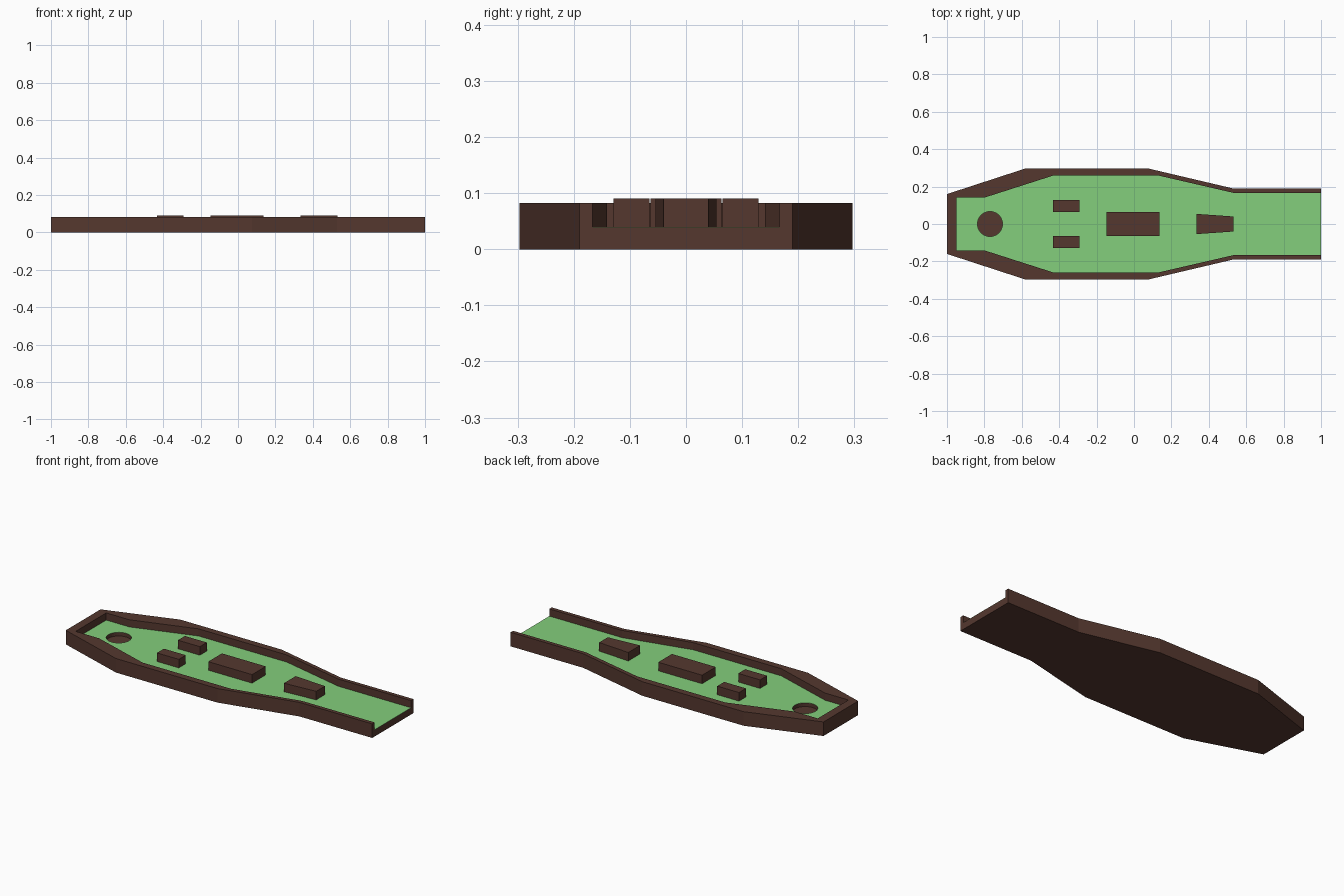
import bpy, bmesh
from math import cos, sin, tau

if "Cube" in bpy.data.objects:
    bpy.data.objects.remove(bpy.data.objects["Cube"])

WALL_TOP, FLOOR, BLOCK_TOP, CUP_BOTTOM = 0.082, 0.04, 0.09, 0.018
TURF = 0.001


def material(name, color):
    m = bpy.data.materials.new(name)
    m.diffuse_color = (*color, 1)
    m.use_nodes = True
    m.node_tree.nodes["Principled BSDF"].inputs["Base Color"].default_value = m.diffuse_color
    return m


wood = material("dark_wood", (0.09, 0.039, 0.028))
green = material("green_turf", (0.23, 0.62, 0.20))


def prism(name, outline, z0, z1, mat=None):
    """Extrude a flat outline from z0 to z1."""
    bm = bmesh.new()
    base = bm.faces.new([bm.verts.new((x, y, z0)) for x, y in outline])
    ext = bmesh.ops.extrude_face_region(bm, geom=[base], use_keep_orig=True)
    for v in ext["geom"]:
        if isinstance(v, bmesh.types.BMVert):
            v.co.z = z1
    bmesh.ops.recalc_face_normals(bm, faces=bm.faces)
    me = bpy.data.meshes.new(name)
    bm.to_mesh(me)
    bm.free()
    if mat:
        me.materials.append(mat)
    ob = bpy.data.objects.new(name, me)
    bpy.context.collection.objects.link(ob)
    return ob


def mirrored(half):
    """Close a half outline by mirroring it across the x axis."""
    return half + [(x, -y) for x, y in reversed(half)]


def rect(x0, x1, y0, y1):
    return [(x0, y0), (x1, y0), (x1, y1), (x0, y1)]


def cut(ob, cutter):
    mod = ob.modifiers.new("cut", "BOOLEAN")
    mod.operation = "DIFFERENCE"
    mod.solver = "EXACT"
    mod.object = cutter
    bpy.context.view_layer.objects.active = ob
    bpy.ops.object.modifier_apply(modifier=mod.name)


# Outer and inner outlines of the lane (one side each)
outer = [(-1, 0.16), (-0.58, 0.297), (0.075, 0.297), (0.53, 0.19), (1, 0.19)]
inner = [(-0.95, 0.141), (-0.80, 0.141), (-0.435, 0.258), (0.135, 0.258),
         (0.53, 0.167)]

# Tray with raised rim, open at the +x end
tray = prism("wooden_tray", mirrored(outer), 0, WALL_TOP, wood)
pocket = prism("pocket_cutter", mirrored(inner + [(1.1, 0.167)]), FLOOR - TURF, 0.2)
turf = prism("turf", mirrored(inner + [(1, 0.167)]), FLOOR - TURF, FLOOR, green)

# Cup sunk through the turf
cup = prism("cup_cutter", [(-0.77 + 0.067 * cos(i * tau / 32), 0.067 * sin(i * tau / 32))
                           for i in range(32)], CUP_BOTTOM, 0.2)
cut(tray, pocket)
cut(tray, cup)
cut(turf, cup)
for helper in (pocket, cup):
    bpy.data.objects.remove(helper)

# Obstacles standing on the turf
prism("centre_block", rect(-0.148, 0.135, -0.063, 0.063), FLOOR, BLOCK_TOP, wood)
prism("tapered_block", mirrored([(0.335, 0.054), (0.533, 0.04)]), FLOOR, BLOCK_TOP, wood)
for side, name in ((1, "left_block"), (-1, "right_block")):
    y0, y1 = sorted((side * 0.065, side * 0.129))
    prism(name, rect(-0.433, -0.292, y0, y1), FLOOR, BLOCK_TOP, wood)
